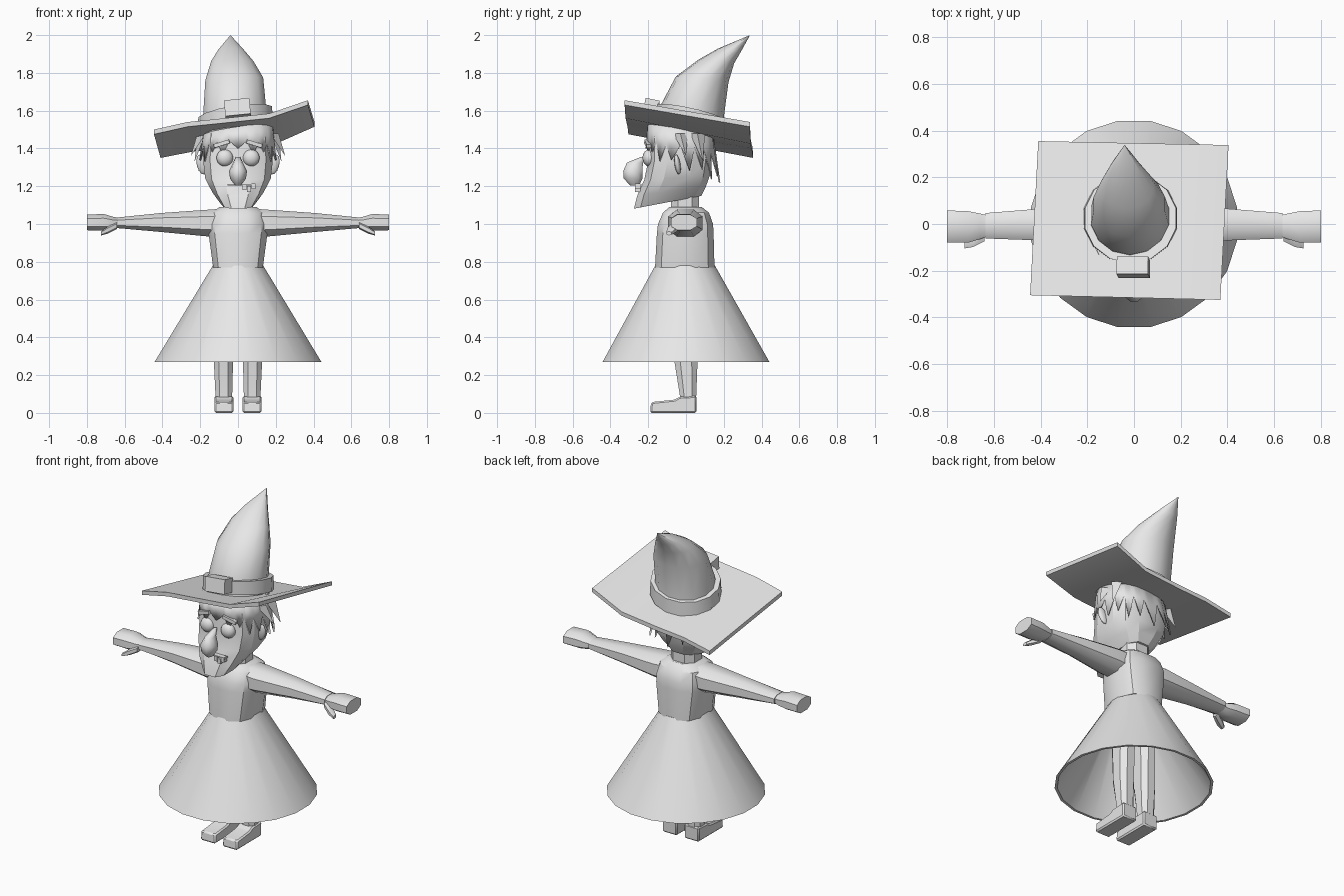
import bpy, bmesh, math
from mathutils import Vector

if "Cube" in bpy.data.objects:
    bpy.data.objects.remove(bpy.data.objects["Cube"])

grey = bpy.data.materials.new("light_grey")
grey.diffuse_color = (0.8, 0.8, 0.8, 1)
grey.use_nodes = True
grey.node_tree.nodes["Principled BSDF"].inputs["Base Color"].default_value = grey.diffuse_color


def finish(name, bm, angle=35):
    bmesh.ops.recalc_face_normals(bm, faces=bm.faces[:])
    me = bpy.data.meshes.new(name)
    bm.to_mesh(me)
    bm.free()
    me.materials.append(grey)
    me.shade_smooth()
    me.set_sharp_from_angle(angle=math.radians(angle))
    ob = bpy.data.objects.new(name, me)
    bpy.context.collection.objects.link(ob)
    return ob


def spow(v, p):
    return math.copysign(abs(v) ** p, v) if abs(v) > 1e-6 else 0.0


def ring(x, y0, y1, z, rx, n=16, p=1.0, sx=0.0, sy=0.0):
    """Ring around z, from y0 to y1, tilted by slopes sx and sy."""
    pts = []
    for i in range(n):
        a = math.tau * (i + 0.5) / n
        dx, dy = rx * spow(math.cos(a), p), (y1 - y0) / 2 * spow(math.sin(a), p)
        pts.append(Vector((x + dx, (y0 + y1) / 2 + dy, z + sx * dx + sy * dy)))
    return pts


def xring(x, y0, y1, z0, z1, n=8, p=0.8):
    """Ring around the x axis."""
    pts = []
    for i in range(n):
        a = math.tau * (i + 0.5) / n
        pts.append(Vector((x, (y0 + y1) / 2 + (y1 - y0) / 2 * spow(math.cos(a), p) / 0.94,
                           (z0 + z1) / 2 + (z1 - z0) / 2 * spow(math.sin(a), p) / 0.94)))
    return pts


def loft(name, rings, angle=35):
    bm = bmesh.new()
    vs = [[bm.verts.new(q) for q in r] for r in rings]
    n = len(vs[0])
    for a, b in zip(vs, vs[1:]):
        for i in range(n):
            bm.faces.new((a[i], a[(i + 1) % n], b[(i + 1) % n], b[i]))
    bm.faces.new(vs[0])
    bm.faces.new(vs[-1])
    return finish(name, bm, angle)


def box(name, loc, size, rot=(0, 0, 0)):
    bm = bmesh.new()
    bmesh.ops.create_cube(bm, size=1)
    ob = finish(name, bm)
    ob.location, ob.scale, ob.rotation_euler = loc, size, rot
    return ob


def ball(name, loc, size, u=14, v=9, rot=(0, 0, 0)):
    bm = bmesh.new()
    bmesh.ops.create_uvsphere(bm, u_segments=u, v_segments=v, radius=1)
    ob = finish(name, bm, 40)
    ob.location, ob.scale, ob.rotation_euler = loc, size, rot
    return ob


# Skirt: open cone with wall thickness
loft("skirt", [ring(0, -.165, .155, .78, .135, 20), ring(0, -.447, .447, .27, .447, 20),
               ring(0, -.432, .432, .27, .432, 20), ring(0, -.14, .13, .76, .115, 20)])

# Bodice and neck
loft("bodice", [ring(0, y0, y1, z, rx, 12, .75) for z, rx, y0, y1 in (
    (.77, .135, -.168, .155), (.95, .16, -.158, .15), (1.0, .16, -.152, .147),
    (1.06, .145, -.125, .125), (1.09, .1, -.09, .085))])
loft("neck", [ring(0, -.085, .075, z, .085, 8, .8) for z in (1.07, 1.2)])

# Head, from jaw to crown
loft("head", [ring(0, y0, y1, z, rx, 12, .7, 0, sy) for z, rx, y0, y1, sy in (
    (1.115, .09, -.28, .085, .19), (1.175, .138, -.262, .11, .13),
    (1.245, .178, -.225, .13, .06), (1.33, .188, -.205, .14, 0),
    (1.45, .185, -.205, .14, 0), (1.5, .175, -.19, .135, -.15))], 25)

# Nose: long hooked bulb
loft("nose", [[Vector((r * math.cos(math.tau * i / 10), y + d * math.sin(math.tau * i / 10), z))
               for i in range(10)] for z, y, r, d in (
    (1.355, -.225, .012, .015), (1.325, -.27, .026, .045), (1.28, -.282, .048, .053),
    (1.24, -.28, .042, .052), (1.205, -.272, .016, .025))], 40)

# Teeth
for i, (x, z) in enumerate(((.035, 1.195), (.058, 1.185), (.082, 1.2))):
    box(f"tooth_{i}", (x, -.255, z), (.02, .03, .03))
box("mouth", (.02, -.25, 1.208), (.15, .03, .008))

for s, side in ((-1, "left"), (1, "right")):
    # Eyes, lids, brows, ears
    ball(f"{side}_eye", (s * .07, -.195, 1.35), (.045, .035, .045))
    box(f"{side}_brow", (s * .085, -.2, 1.425), (.085, .03, .02), (0, s * .3, s * .15))
    ball(f"{side}_ear", (s * .19, -.045, 1.315), (.03, .016, .055), 10, 6, (.15, s * .25, 0))

    # Sleeve
    loft(f"{side}_sleeve", [xring(s * x, *r) for x, *r in (
        (.1, -.09, .085, .93, 1.08), (.17, -.095, .088, .935, 1.075),
        (.41, -.07, .065, .958, 1.058), (.635, -.062, .047, .978, 1.035))], 40)
    # Hand and thumb
    loft(f"{side}_hand", [xring(s * x, *r) for x, *r in (
        (.62, -.05, .035, .985, 1.03), (.66, -.065, .045, .972, 1.038),
        (.71, -.08, .055, .965, 1.053), (.8, -.08, .058, .967, 1.05))])
    loft(f"{side}_thumb", [xring(s * x, *r, 6) for x, *r in (
        (.64, -.075, -.03, .975, 1.01), (.69, -.1, -.05, .95, .985),
        (.725, -.105, -.075, .94, .96))])

    # Leg
    loft(f"{side}_leg", [ring(s * x, y0, y1, z, r, 8, .8) for z, x, r, y0, y1 in (
        (.03, .075, .05, -.04, .057), (.09, .075, .047, -.035, .057),
        (.27, .077, .054, -.065, .065), (.45, .075, .055, -.075, .07),
        (.72, .07, .055, -.08, .075))])
    # Shoe: low toe rising to the heel
    bm = bmesh.new()
    prof = [(-.19, 0), (.055, 0), (.057, .09), (-.035, .085), (-.06, .07), (-.185, .057)]
    f = bm.faces.new([bm.verts.new((s * .075 - .05, y, z)) for y, z in prof])
    ext = bmesh.ops.extrude_face_region(bm, geom=[f])["geom"]
    bmesh.ops.translate(bm, vec=(.1, 0, 0),
                        verts=[v for v in ext if isinstance(v, bmesh.types.BMVert)])
    bmesh.ops.bevel(bm, geom=bm.edges[:], offset=.008, segments=1, affect='EDGES')
    finish(f"{side}_shoe", bm)

# Hair: jagged fringe, short in front, long and flared behind
bm = bmesh.new()
N = 36
top, low = [], []
for i in range(N):
    a = math.tau * i / N
    c, sn = math.cos(a), math.sin(a)
    back = (sn + 1) / 2
    tip = i % 2
    drop = (.06 + .15 * back + (.03 if i % 4 == 1 else 0)) if tip else .02 + .05 * back
    flare = 1.0 + (.05 + .16 * back if tip else .03)
    px, py = .185 * spow(c, .8), .175 * spow(sn, .8)
    top.append(bm.verts.new((px, py - .03, 1.495 + .15 * px - .12 * py)))
    low.append(bm.verts.new((px * flare, py * flare - .03, 1.46 - drop)))
for i in range(N):
    j = (i + 1) % N
    bm.faces.new((top[i], top[j], low[j], low[i]))
hair = finish("hair", bm, 20)
hair.modifiers.new("thickness", 'SOLIDIFY').thickness = .008
# Loose side locks
for s, side in ((-1, "left"), (1, "right")):
    for k, (y, z) in enumerate(((-.03, 1.36), (.06, 1.33))):
        bm = bmesh.new()
        tip = bm.verts.new((s * (.25 - .02 * k), y + .03, z))
        base = [bm.verts.new(q) for q in ((s * .17, y - .04, 1.48), (s * .17, y + .04, 1.48),
                                          (s * .215, y, 1.48))]
        bm.faces.new(base)
        for i in range(3):
            bm.faces.new((base[i], base[(i + 1) % 3], tip))
        finish(f"{side}_lock_{k}", bm)

# Hat brim: tilted, sagging square plate
bm = bmesh.new()
cols = [(0, 1.50, 1.375), (.22, 1.54, 1.41), (.46, 1.56, 1.425), (.75, 1.585, 1.45), (1, 1.655, 1.54)]
front, back = Vector((-.445, -.305, 0)), Vector((-.41, .355, 0))
rows = []
for u, zf, zb in cols:
    f = front.lerp(Vector((.37, -.325, 0)), u) + Vector((0, 0, zf))
    b = back.lerp(Vector((.405, .338, 0)), u) + Vector((0, 0, zb))
    rows.append([[bm.verts.new(q - Vector((0, 0, t))) for q in (f, b)] for t in (0, .025)])
for (t0, l0), (t1, l1) in zip(rows, rows[1:]):
    bm.faces.new((t0[0], t1[0], t1[1], t0[1]))
    bm.faces.new((l0[0], l1[0], l1[1], l0[1]))
    for k in (0, 1):
        bm.faces.new((t0[k], t1[k], l1[k], l0[k]))
for t, l in (rows[0], rows[-1]):
    bm.faces.new((t[0], t[1], l[1], l[0]))
finish("hat_brim", bm)

# Hat crown: bent cone with the tip leaning back
loft("hat_crown", [ring(x, y0, y1, z, rx, 14, 1, sx, sy) for x, y0, y1, z, rx, sx, sy in (
    (-.015, -.15, .2, 1.49, .178, .15, -.2), (-.018, -.13, .2, 1.6, .17, .12, -.22),
    (-.02, -.055, .225, 1.765, .157, .05, -.1), (-.03, .065, .255, 1.86, .115, 0, -.1),
    (-.037, .17, .29, 1.92, .07, 0, -.15), (-.04, .334, .338, 1.998, .002, 0, 0))], 45)

# Hat band and buckle
loft("hat_band", [ring(-.015, -.168, .218, z, r, 14, 1, .15, -.22)
                  for z, r in ((1.5, .205), (1.585, .2))])
box("hat_buckle", (-.003, -.185, 1.612), (.135, .075, .085), (-.2, -.1, 0))
